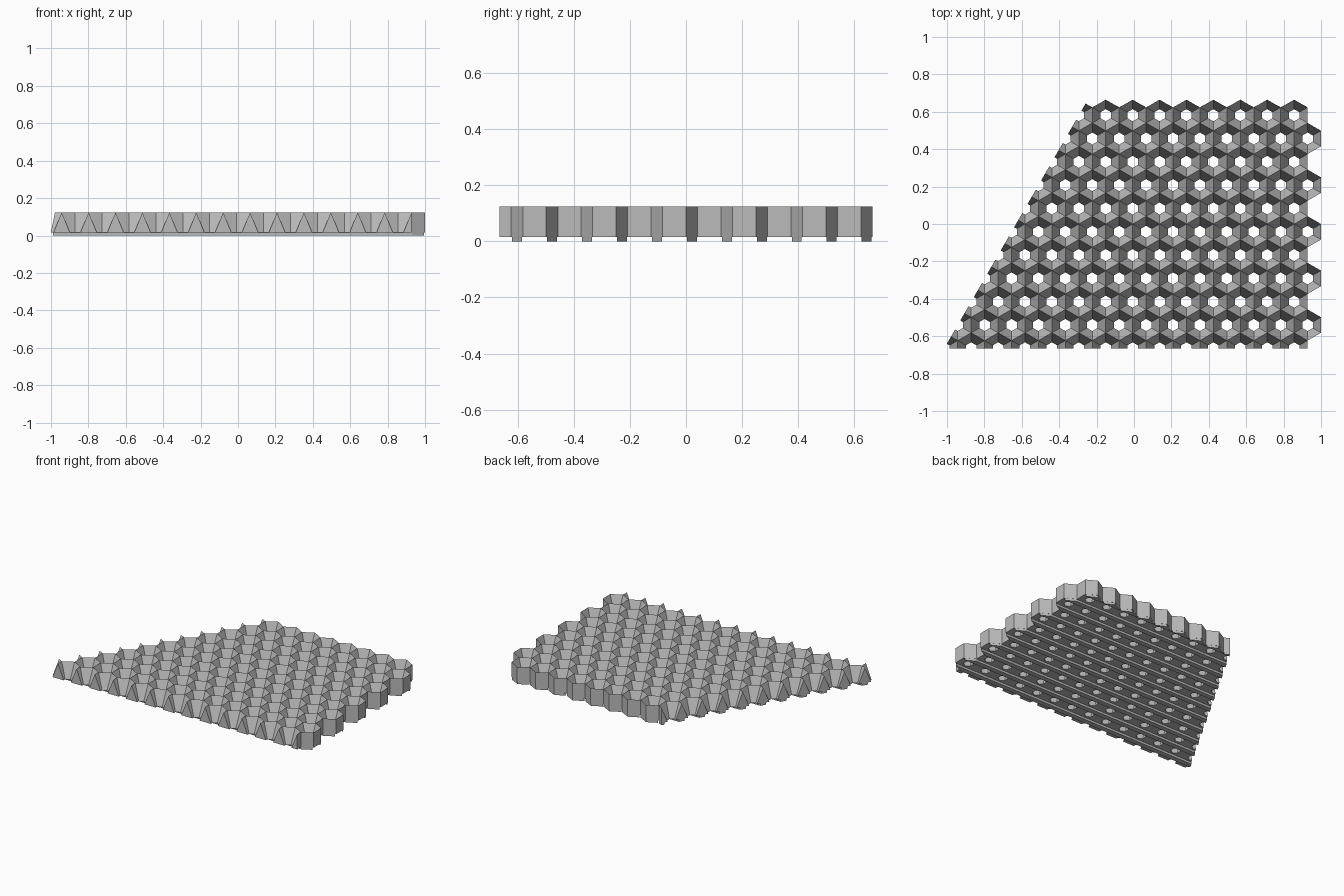
import bpy, bmesh, math
from mathutils import Vector

cube = bpy.data.objects.get("Cube")
if cube:
    bpy.data.objects.remove(cube)

PITCH = 0.1439                     # flat-to-flat cell width
RADIUS = PITCH / math.sqrt(3)      # cell corner radius
ROW = 1.5 * RADIUS                 # distance between rows
HOLE = 0.028 * 2 / math.sqrt(3)    # hole corner radius
TOP, FLOOR = 0.123, 0.016
ROWS, COLS = 11, 14
X0 = 1 - COLS * PITCH              # first cell of the front row
Y0 = -(10 * ROW + RADIUS) / 2

grey = bpy.data.materials.new("matte grey")
grey.use_nodes = True
colour = (0.5, 0.5, 0.5, 1)
grey.diffuse_color = colour
bsdf = next(n for n in grey.node_tree.nodes if n.type == 'BSDF_PRINCIPLED')
bsdf.inputs["Base Color"].default_value = colour


def finish(bm, name):
    bmesh.ops.recalc_face_normals(bm, faces=bm.faces)
    mesh = bpy.data.meshes.new(name)
    bm.to_mesh(mesh)
    bm.free()
    mesh.materials.append(grey)
    obj = bpy.data.objects.new(name, mesh)
    bpy.context.collection.objects.link(obj)
    return obj


def ring(bm, cx, cy, radius, z):
    angles = [math.radians(30 + 60 * i) for i in range(6)]
    return [bm.verts.new((cx + radius * math.cos(a), cy + radius * math.sin(a), z))
            for a in angles]


def slice_off(bm, point, normal):
    """Remove everything behind a plane and cap the cut."""
    cut = bmesh.ops.bisect_plane(bm, geom=bm.verts[:] + bm.edges[:] + bm.faces[:],
                                 plane_co=point, plane_no=normal, dist=1e-5,
                                 clear_inner=True)
    edges = [e for e in cut["geom_cut"]
             if isinstance(e, bmesh.types.BMEdge) and e.is_boundary]
    bmesh.ops.edgenet_fill(bm, edges=edges)


# Cells are indexed in a skewed grid, so the left side runs along a diagonal
cells = {}
for row in range(ROWS):
    count = COLS - row // 2
    for col in range(count):
        cells[col, row] = (X0 + (col + row / 2) * PITCH, Y0 + row * ROW)
neighbours = [(0, 1), (-1, 1), (-1, 0), (0, -1), (1, -1), (1, 0)]

# Honeycomb of funnels with knife-edge ridges and hexagonal holes
bm = bmesh.new()
for (col, row), (cx, cy) in cells.items():
    rim = ring(bm, cx, cy, RADIUS, TOP)
    base = ring(bm, cx, cy, RADIUS, FLOOR)
    hole = ring(bm, cx, cy, HOLE, FLOOR)
    for i in range(6):
        j = (i + 1) % 6
        bm.faces.new((rim[i], rim[j], hole[j], hole[i]))
        bm.faces.new((base[i], base[j], hole[j], hole[i]))
        dc, dr = neighbours[i]
        if (col + dc, row + dr) not in cells:
            bm.faces.new((rim[i], rim[j], base[j], base[i]))
bmesh.ops.remove_doubles(bm, verts=bm.verts, dist=1e-4)

# Front and slanted left side pass through the cell centres
slice_off(bm, Vector((X0, Y0, 0)), Vector((0, 1, 0)))
slice_off(bm, Vector((X0, Y0, 0)),
          Vector((math.cos(math.radians(-30)), math.sin(math.radians(-30)), 0)))
finish(bm, "funnel_tray")


def prism(bm, points):
    low = [bm.verts.new((x, y, 0)) for x, y in points]
    high = [bm.verts.new((x, y, FLOOR)) for x, y in points]
    bm.faces.new(low)
    bm.faces.new(high)
    for i in range(len(points)):
        j = (i + 1) % len(points)
        bm.faces.new((low[i], low[j], high[j], high[i]))


def left_edge(y):
    return X0 + (y - Y0) / math.sqrt(3)


# Runners underneath, between the rows of holes
bm = bmesh.new()
INSET = 0.003
for gap in range(ROWS - 1):
    y1 = Y0 + gap * ROW + RADIUS / 2 + INSET
    y2 = Y0 + gap * ROW + RADIUS - INSET
    ends = [1 - PITCH / 2 + INSET, 1 - 2 * INSET]
    if gap % 2:
        ends.reverse()
    prism(bm, [(left_edge(y1), y1), (ends[0], y1), (ends[1], y2), (left_edge(y2), y2)])

# Small feet under the points of the back row
for (col, row), (cx, cy) in cells.items():
    if row == ROWS - 1:
        y1 = cy + RADIUS / 2 + INSET
        half = PITCH / 2 - INSET
        if col:
            prism(bm, [(cx - half, y1), (cx + half, y1), (cx, cy + RADIUS - INSET)])
        else:
            prism(bm, [(left_edge(y1), y1), (cx + half, y1),
                       (cx + PITCH / 4, cy + PITCH * math.sqrt(3) / 4)])
finish(bm, "bottom_runners")
